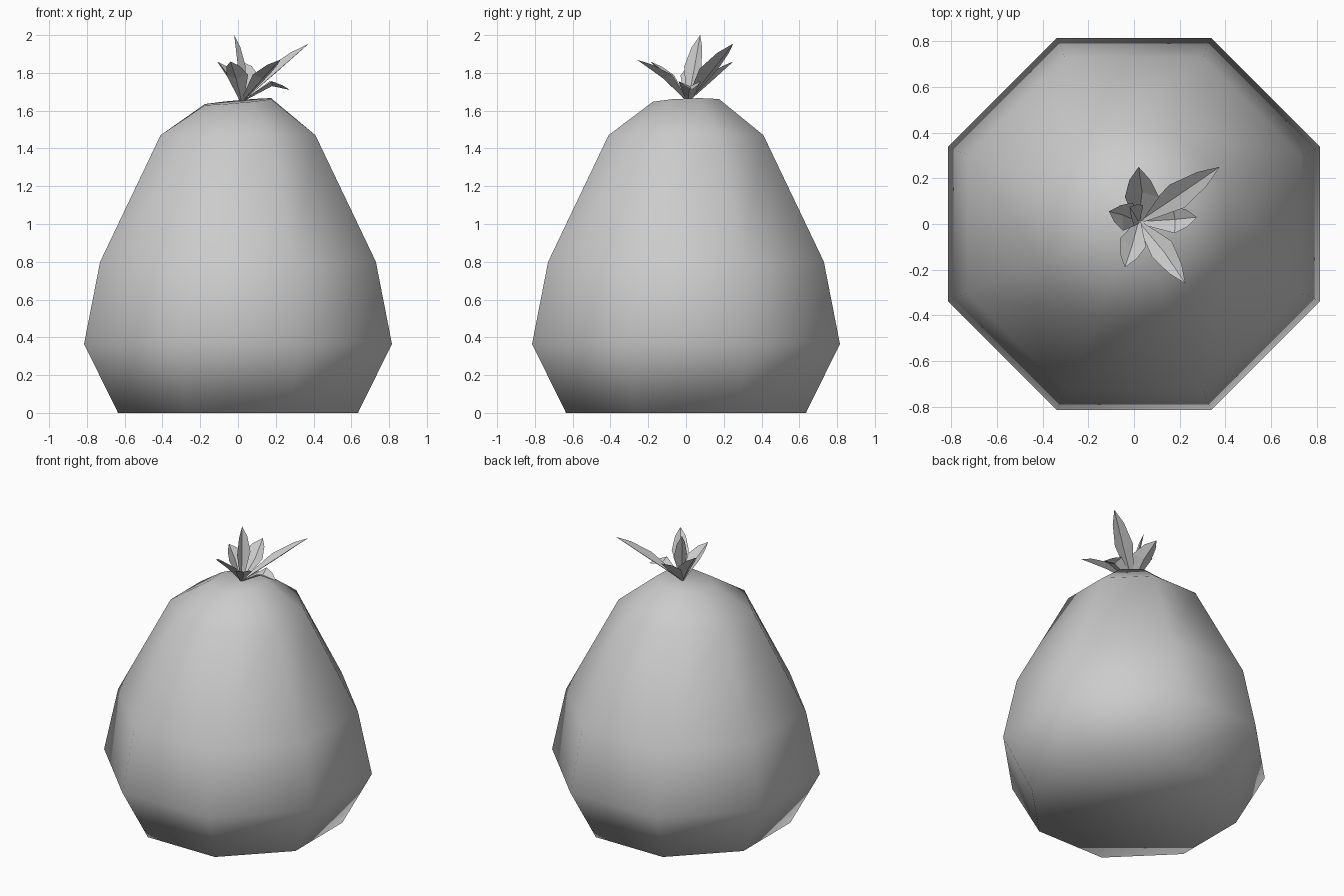
import bpy, bmesh
from math import cos, sin, pi
from mathutils import Vector

cube = bpy.data.objects.get("Cube")
if cube:
    bpy.data.objects.remove(cube, do_unlink=True)

# One plain grey for everything
grey = bpy.data.materials.new("plain_grey")
grey.use_nodes = True
grey.diffuse_color = (0.6, 0.6, 0.6, 1)
grey.node_tree.nodes["Principled BSDF"].inputs["Base Color"].default_value = (0.6, 0.6, 0.6, 1)


def add_object(name, bm, smooth):
    mesh = bpy.data.meshes.new(name)
    for face in bm.faces:
        face.smooth = smooth
    bm.to_mesh(mesh)
    bm.free()
    mesh.materials.append(grey)
    obj = bpy.data.objects.new(name, mesh)
    bpy.context.collection.objects.link(obj)
    return obj


# Eight-sided fruit body: (distance to flat side, height) per ring
SIDES = 8
profile = [(0.635, 0), (0.815, 0.365), (0.73, 0.8), (0.41, 1.47), (0.175, 1.648)]
bm = bmesh.new()
rings = []
for flat, z in profile:
    radius = flat / cos(pi / SIDES)
    angles = [(i + 0.5) * 2 * pi / SIDES for i in range(SIDES)]
    rings.append([bm.verts.new((radius * cos(a), radius * sin(a), z)) for a in angles])
for v in rings[-1]:  # slightly tilted top
    v.co.z += 0.09 * v.co.x + 0.04 * v.co.y
for low, high in zip(rings, rings[1:]):
    for i in range(SIDES):
        j = (i + 1) % SIDES
        bm.faces.new((low[i], low[j], high[j], high[i]))
bm.faces.new(rings[-1])
bm.faces.new(reversed(rings[0]))
add_object("fruit_body", bm, True)


# Folded leaf: a sunken rib with raised edges, bent at its widest part
def leaf(name, mid, tip, width, side=None):
    base, mid, tip = Vector((0.02, 0.01, 1.645)), Vector(mid), Vector(tip)
    along = tip - base
    side = Vector(side) if side else along.cross(Vector((0, 0, 1)))
    side.normalize()
    lift = side.cross(along).normalized()
    if lift.z < 0:
        lift.negate()
    stations = [(base, 0.15), (mid, 1), (mid.lerp(tip, 0.6), 0.62)]
    bm = bmesh.new()
    rows = []
    for centre, scale in stations:
        w = width * scale / 2
        rows.append([bm.verts.new(centre + side * s * w + lift * abs(s) * w * 0.45)
                     for s in (-1, 0, 1)])
    end = bm.verts.new(tip)
    for a, b in zip(rows, rows[1:]):
        for i in range(2):
            bm.faces.new((a[i], a[i + 1], b[i + 1], b[i]))
    for i in range(2):
        bm.faces.new((rows[-1][i], rows[-1][i + 1], end))
    bmesh.ops.triangulate(bm, faces=bm.faces[:])
    add_object(name, bm, False)


leaf("leaf_long", (0.2, 0.13, 1.8), (0.375, 0.25, 1.955), 0.12)
leaf("leaf_back", (0.035, 0.14, 1.76), (0.02, 0.25, 1.86), 0.15)
leaf("leaf_front_left", (0.13, -0.12, 1.77), (0.225, -0.26, 1.87), 0.11)
leaf("leaf_front", (-0.01, -0.1, 1.77), (-0.04, -0.19, 1.86), 0.12)
leaf("leaf_low", (0.18, 0.02, 1.73), (0.275, 0.03, 1.71), 0.12)
leaf("leaf_right", (-0.05, 0.04, 1.77), (-0.11, 0.055, 1.86), 0.13)
leaf("leaf_upright", (0, 0.045, 1.83), (-0.02, 0.075, 2.0), 0.1, (0.4, 0.9, 0))
